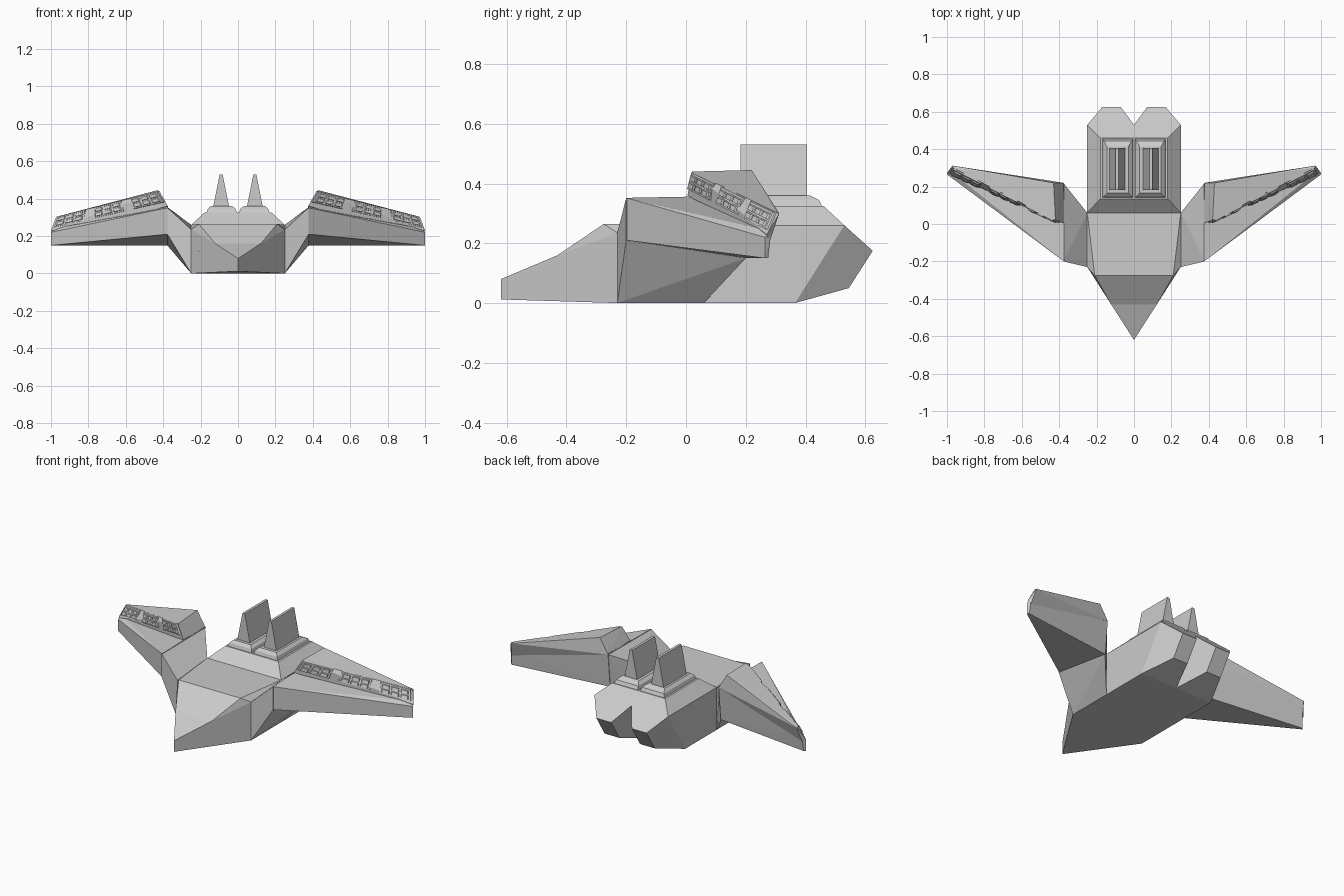
import bpy, bmesh
from mathutils import Vector

if "Cube" in bpy.data.objects:
    bpy.data.objects.remove(bpy.data.objects["Cube"])


def solid(name, points, both=False, mirror=False):
    """Convex faceted block; both = symmetric points, mirror = copy across x."""
    pts = [Vector(p) for p in points]
    if both:
        pts += [Vector((-p.x, p.y, p.z)) for p in pts if p.x > 0]
    bm = bmesh.new()
    verts = [bm.verts.new(p) for p in pts]
    res = bmesh.ops.convex_hull(bm, input=verts)
    junk = {e for e in res["geom_interior"] + res["geom_unused"]
            if isinstance(e, bmesh.types.BMVert)}
    bmesh.ops.delete(bm, geom=list(junk), context="VERTS")
    bmesh.ops.dissolve_limit(bm, angle_limit=0.02, verts=bm.verts[:], edges=bm.edges[:])
    bmesh.ops.recalc_face_normals(bm, faces=bm.faces[:])
    me = bpy.data.meshes.new(name)
    bm.to_mesh(me)
    bm.free()
    ob = bpy.data.objects.new(name, me)
    bpy.context.collection.objects.link(ob)
    if mirror:
        m = ob.modifiers.new("mirror", "MIRROR")
        m.use_mirror_merge = False
    return ob


def rect(x0, x1, y0, y1, z):
    return [(x, y, z) for x in (x0, x1) for y in (y0, y1)]


# wedge nose and its steeper canopy slope
solid("nose_lower", [(0, -.62, .012), (0, -.62, .08), (.122, -.43, .16),
                     (.25, -.23, 0), (.25, -.23, .235)], both=True)
solid("nose_upper", [(.122, -.43, .16), (.21, -.275, .265), (.25, -.23, .235),
                     (.25, -.23, .1)], both=True)

# hull middle and raised rear block with slanted tail
solid("hull_middle", [(.25, -.23, 0), (.25, -.23, .235), (.21, -.275, .265),
                      (.25, .06, 0), (.25, .06, .26)], both=True)
solid("hull_rear", [(.25, .06, 0), (.25, .06, .26), (.25, .365, 0), (.25, .53, .26),
                    (.18, .135, .325), (.18, .46, .325)], both=True)

# tapered thruster pods on the slanted tail
solid("thruster", [(x, y, z) for x in (0, .25) for y, z in ((.53, .26), (.365, 0))] +
      [(x, y, z) for x in (.07, .17) for y, z in ((.625, .175), (.545, .05))], mirror=True)

# stepped pedestals with tall tail fins
solid("fin_pedestal", rect(.005, .17, .14, .457, .32) + rect(.012, .162, .148, .445, .345) +
      rect(.03, .145, .165, .415, .36), mirror=True)
solid("tail_fin", rect(.047, .133, .183, .405, .355) + rect(.082, .098, .183, .405, .53),
      mirror=True)

# sloping shoulders between hull and wings
solid("wing_shoulder", [(.25, -.23, 0), (.25, -.23, .235), (.25, .06, 0), (.25, .06, .26),
                        (.378, -.2, .21), (.378, -.2, .352), (.378, .2, .15),
                        (.378, .22, .355)], mirror=True)

# swept wings: lower slab and raised rear ridge
solid("wing_lower", [(.375, -.2, .21), (.375, -.2, .352), (.375, .22, .36), (.375, .2, .15),
                     (1, .265, .15), (1, .265, .22), (.985, .285, .24), (.99, .275, .15)],
      mirror=True)
solid("wing_ridge", [(.375, .005, .36), (.42, .02, .44), (.43, .22, .445), (.375, .22, .355),
                     (1, .272, .23), (.972, .303, .303), (.97, .312, .30), (.985, .278, .2)],
      mirror=True)

# launcher panels along the ridge front, each with a 3 x 2 grid of cells
b0, t0 = Vector((.385, .003, .383)), Vector((.422, .018, .441))
b1, t1 = Vector((.995, .275, .243)), Vector((.973, .302, .303))
normal = (b1 - b0).cross(t0 - b0).normalized()
if normal.y > 0:
    normal.negate()


def on_face(u, v, h):
    return b0.lerp(b1, u).lerp(t0.lerp(t1, u), v) + normal * h


def plate(name, u0, u1, v0, v1, h0, h1, inset):
    du, dv = inset * (u1 - u0), inset * (v1 - v0)
    pts = [on_face(u, v, h0) for u in (u0, u1) for v in (v0, v1)]
    pts += [on_face(u, v, h1) for u in (u0 + du, u1 - du) for v in (v0 + dv, v1 - dv)]
    solid(name, pts, mirror=True)


for k in range(3):
    start = .012 + k * .348
    plate("launcher_panel", start, start + .28, 0, 1, -.012, .006, .03)
    for c in range(3):
        for r in range(2):
            u, v = start + .02 + c * .083, .12 + r * .41
            plate("launcher_cell", u, u + .073, v, v + .34, .004, .013, .12)
